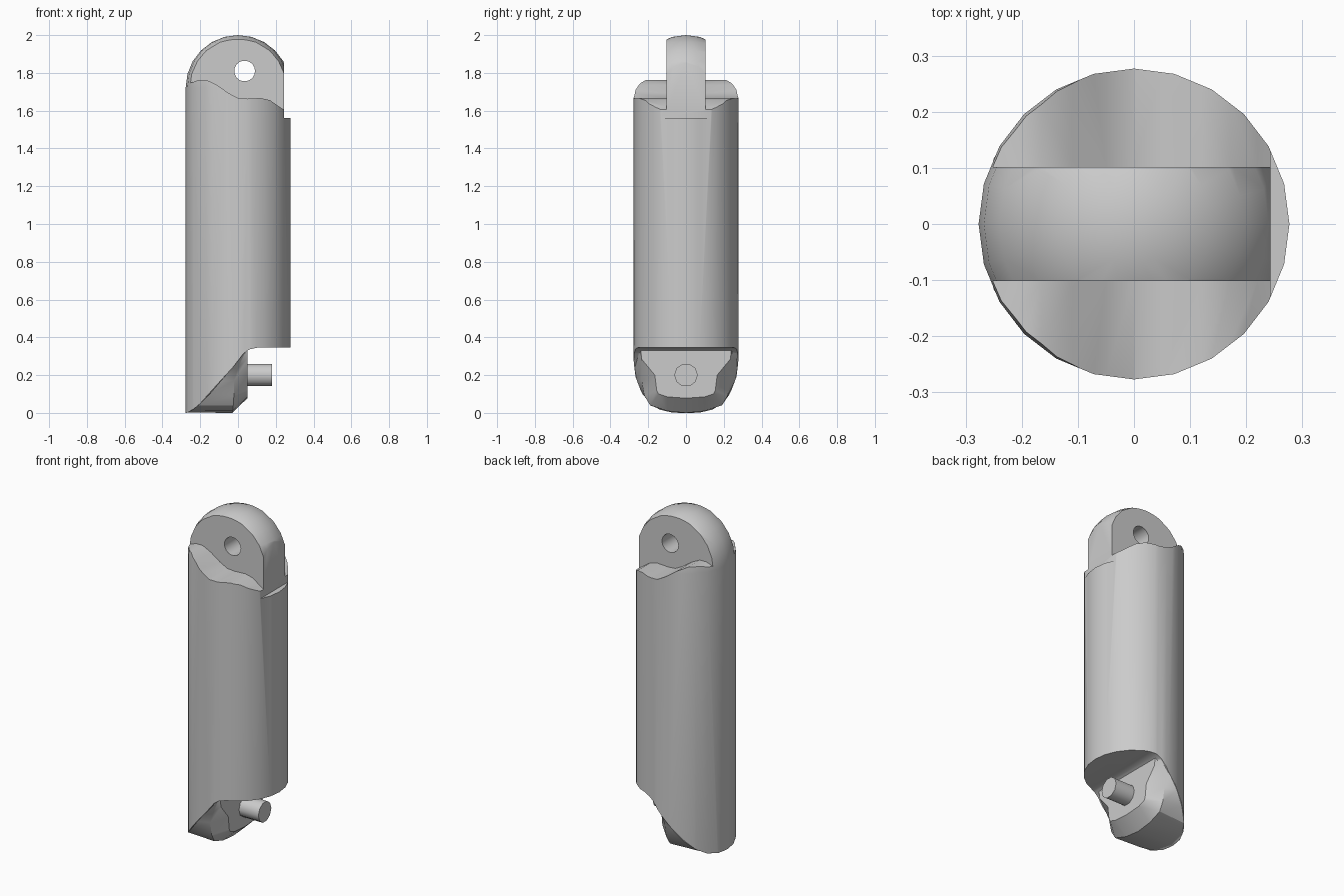
import bpy, bmesh
from math import radians, sin, cos

cube = bpy.data.objects.get("Cube")
if cube:
    bpy.data.objects.remove(cube, do_unlink=True)

grey = bpy.data.materials.new("plain_grey")
grey.use_nodes = True
colour = (0.6, 0.6, 0.6, 1)
grey.diffuse_color = colour
grey.node_tree.nodes["Principled BSDF"].inputs["Base Color"].default_value = colour

R = 0.277


def make(name, bm):
    bmesh.ops.recalc_face_normals(bm, faces=bm.faces)
    mesh = bpy.data.meshes.new(name)
    bm.to_mesh(mesh)
    bm.free()
    mesh.materials.append(grey)
    ob = bpy.data.objects.new(name, mesh)
    bpy.context.collection.objects.link(ob)
    return ob


def activate(ob):
    bpy.ops.object.select_all(action='DESELECT')
    ob.select_set(True)
    bpy.context.view_layer.objects.active = ob


def smooth(ob, angle=35):
    activate(ob)
    bpy.ops.object.shade_smooth_by_angle(angle=radians(angle))


def prism(name, outline, y0, y1):
    """Extrude an x-z outline along y."""
    bm = bmesh.new()
    face = bm.faces.new([bm.verts.new((x, y0, z)) for x, z in outline])
    ext = bmesh.ops.extrude_face_region(bm, geom=[face])
    verts = [v for v in ext["geom"] if isinstance(v, bmesh.types.BMVert)]
    bmesh.ops.translate(bm, verts=verts, vec=(0, y1 - y0, 0))
    return make(name, bm)


def cut(ob, cutter):
    cutter.hide_render = True
    mod = ob.modifiers.new("cut", 'BOOLEAN')
    mod.operation = 'DIFFERENCE'
    mod.solver = 'EXACT'
    mod.object = cutter
    activate(ob)
    bpy.ops.object.modifier_apply(modifier=mod.name)
    bpy.data.objects.remove(cutter, do_unlink=True)


# Body: a round bar with a domed top
bm = bmesh.new()
rings = [(R, 0)] + [(R * cos(radians(a)), 1.723 + R * sin(radians(a)))
                    for a in range(0, 90, 15)]
loops = [[bm.verts.new((r * cos(radians(a)), r * sin(radians(a)), z))
          for a in range(0, 360, 15)] for r, z in rings]
n = len(loops[0])
for low, high in zip(loops, loops[1:]):
    for i in range(n):
        j = (i + 1) % n
        bm.faces.new((low[i], low[j], high[j], high[i]))
bm.faces.new(loops[0])
tip = bm.verts.new((0, 0, 1.723 + R))
for i in range(n):
    bm.faces.new((loops[-1][i], loops[-1][(i + 1) % n], tip))
body = make("body", bm)

# Wavy shoulders on both sides of the flat tongue
shoulder = [(-0.3, 1.74), (-0.255, 1.745), (-0.21, 1.762), (-0.165, 1.762),
            (-0.11, 1.735), (-0.05, 1.693), (0, 1.667), (0.05, 1.663),
            (0.12, 1.667), (0.17, 1.655), (0.22, 1.62), (0.3, 1.57),
            (0.3, 2.1), (-0.3, 2.1)]
for side in (-1, 1):
    cut(body, prism("shoulder_cutter", shoulder, side * 0.102, side * 0.4))

# Flat at the tongue's edge
cut(body, prism("edge_cutter", [(0.243, 1.56), (0.4, 1.56), (0.4, 2.1), (0.243, 2.1)],
                -0.4, 0.4))

# Pivot hole through the tongue
hole = [(0.035 + 0.055 * cos(radians(a)), 1.81 + 0.055 * sin(radians(a)))
        for a in range(0, 360, 20)]
cut(body, prism("hole_cutter", hole, -0.3, 0.3))

# Sloping lower end
slope = [(-0.3, -0.01), (-0.265, 0.003), (-0.235, 0.02), (-0.2, 0.05),
         (-0.02, 0.25), (0.03, 0.315), (0.06, 0.336), (0.1, 0.345),
         (0.4, 0.345), (0.4, -0.1), (-0.3, -0.1)]
cut(body, prism("slope_cutter", slope, -0.4, 0.4))
smooth(body)

# Chamfered foot: lofted from the sloping rim to a flat face
rim = [(0.04, 0.272, 0.335), (-0.03, 0.273, 0.24), (-0.09, 0.26, 0.17),
       (-0.15, 0.231, 0.1), (-0.21, 0.178, 0.04), (-0.25, 0.117, 0.012),
       (-0.275, 0, 0.002)]
middle = [(0.045, 0.245, 0.335), (0, 0.24, 0.24), (-0.022, 0.235, 0.17),
          (-0.022, 0.22, 0.09), (-0.025, 0.19, 0.04), (-0.028, 0.1, 0.01),
          (-0.03, 0, 0)]
front = [(0.05, 0.24, 0.335), (0.05, 0.235, 0.285), (0.05, 0.165, 0.2),
         (0.05, 0.155, 0.12), (0.05, 0.145, 0.1), (0.05, 0.1, 0.085),
         (0.05, 0, 0.078)]
bm = bmesh.new()
loops = []
for half in (rim, middle, front):
    full = half + [(x, -y, z) for x, y, z in reversed(half[:-1])]
    loops.append([bm.verts.new(p) for p in full])
for a, b in zip(loops, loops[1:]):
    for i in range(len(a) - 1):
        bm.faces.new((a[i], a[i + 1], b[i + 1], b[i]))
    bm.faces.new((a[-1], a[0], b[0], b[-1]))
bm.faces.new(loops[0])
bm.faces.new(loops[-1])
smooth(make("foot", bm), 30)

# Locking pin
pin = bmesh.new()
bmesh.ops.create_cone(pin, cap_ends=True, segments=10, radius1=0.062,
                      radius2=0.062, depth=0.16)
pin_ob = make("pin", pin)
pin_ob.rotation_euler = (0, radians(90), 0)
pin_ob.location = (0.1, 0, 0.2)
smooth(pin_ob, 40)
